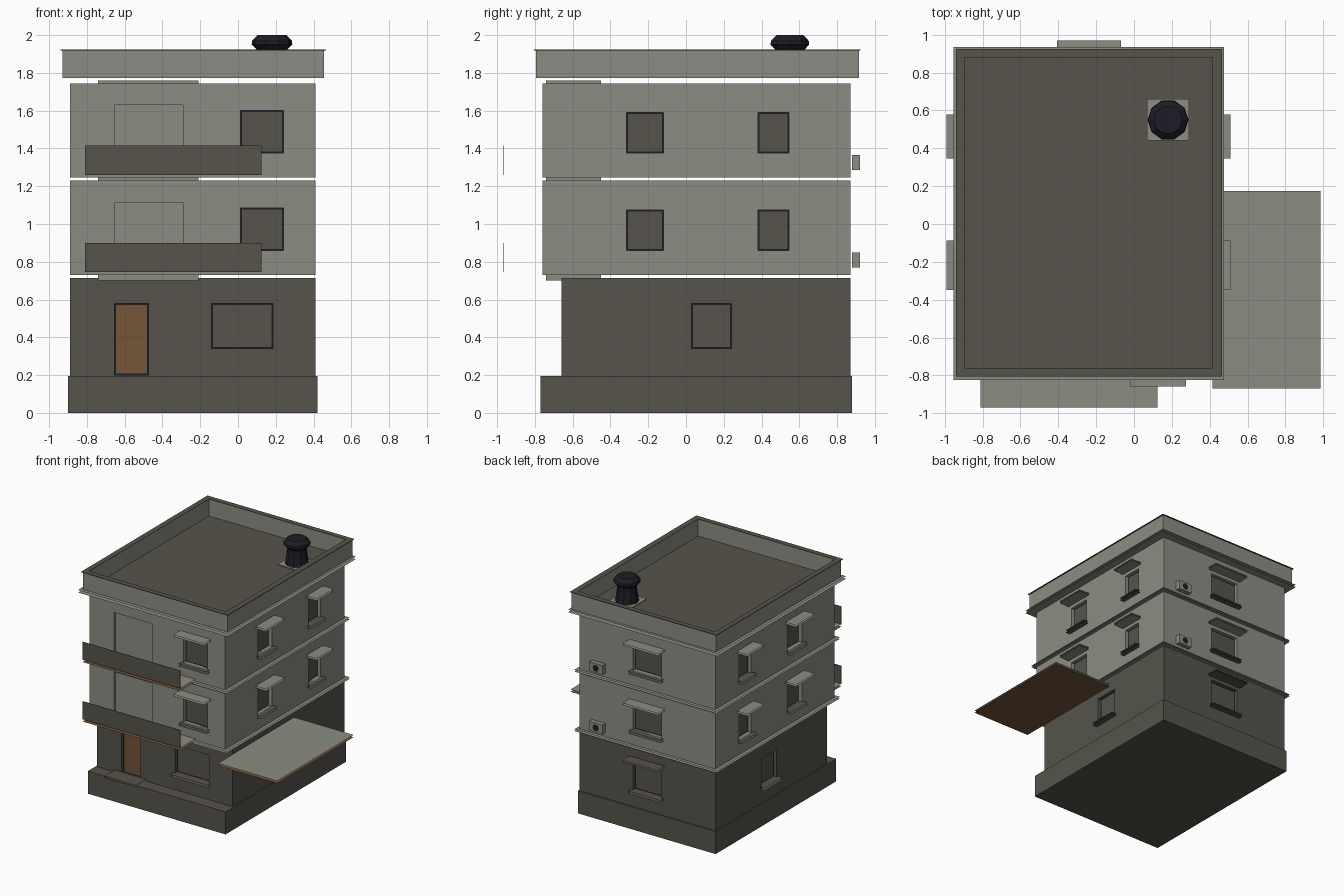
import bpy
import bmesh
from math import cos, sin, tau

if "Cube" in bpy.data.objects:
    bpy.data.objects.remove(bpy.data.objects["Cube"], do_unlink=True)


def material(name, rgb):
    m = bpy.data.materials.new(name)
    m.use_nodes = True
    m.diffuse_color = (*rgb, 1)
    bsdf = next(n for n in m.node_tree.nodes if n.type == "BSDF_PRINCIPLED")
    bsdf.inputs["Base Color"].default_value = (*rgb, 1)
    return m


LIGHT = material("pale grey plaster", (0.26, 0.27, 0.23))
DARK = material("dark olive grey", (0.093, 0.088, 0.07))
WOOD = material("brown wood", (0.18, 0.09, 0.042))
NAVY = material("navy black", (0.012, 0.012, 0.02))


def finish(name, bm, *mats):
    me = bpy.data.meshes.new(name)
    bm.to_mesh(me)
    bm.free()
    for m in mats:
        me.materials.append(m)
    ob = bpy.data.objects.new(name, me)
    bpy.context.scene.collection.objects.link(ob)
    return ob


def add_box(bm, b):
    x0, x1, y0, y1, z0, z1 = b
    v = bmesh.ops.create_cube(bm, size=1)["verts"]
    for p in v:
        p.co = ((x0 + x1) / 2 + p.co.x * (x1 - x0),
                (y0 + y1) / 2 + p.co.y * (y1 - y0),
                (z0 + z1) / 2 + p.co.z * (z1 - z0))


def box(name, b, mat):
    bm = bmesh.new()
    add_box(bm, b)
    return finish(name, bm, mat)


def sheets(name, b, top, under=None):
    """Two parallel flat sheets, open along the edges."""
    x0, x1, y0, y1, z0, z1 = b
    bm = bmesh.new()
    for i, z in enumerate((z1, z0)):
        ring = [bm.verts.new(p) for p in ((x0, y0, z), (x1, y0, z), (x1, y1, z), (x0, y1, z))]
        f = bm.faces.new(ring if i == 0 else ring[::-1])
        f.material_index = i
    return finish(name, bm, top, under or top)


# Wall planes of the upper floors; the model's left is +x
PLANE = {"front": -0.76, "back": 0.87, "left": 0.41, "right": -0.89}


def on_wall(side, plane, u0, u1, d0, d1, z0, z1):
    """Bounds of a box on a wall: u along it, d outward from it."""
    s = 1 if side in ("back", "left") else -1
    a, b = sorted((plane + s * d0, plane + s * d1))
    return (u0, u1, a, b, z0, z1) if side in ("front", "back") else (a, b, u0, u1, z0, z1)


def storey(name, front, z0, z1, mat, openings):
    """Wall block with recessed panes, sills and canopies."""
    wall = box(name + "_walls", (-0.89, 0.41, front, 0.87, z0, z1), mat)
    bm = bmesh.new()
    for n, (side, u0, u1, a, b, pane, sill, canopy) in enumerate(openings):
        plane = front if side == "front" else PLANE[side]
        part = f"{name}_{side}_{n}"
        add_box(bm, on_wall(side, plane, u0, u1, -0.04, 0.05, a, b))
        box(part + "_frame", on_wall(side, plane, u0, u1, -0.041, -0.032, a, b), NAVY)
        e = 0.008
        box(part + "_pane", on_wall(side, plane, u0 + e, u1 - e, -0.04, -0.028, a + e, b - e), pane)
        if sill:
            sheets(part + "_sill", on_wall(side, plane, u0 - 0.02, u1 + 0.02, -0.03, 0.045, a - 0.02, a), DARK)
        if canopy:
            sheets(part + "_canopy", on_wall(side, plane, u0 - 0.033, u1 + 0.033, 0, 0.1, b + 0.03, b + 0.045), mat)
    cutter = finish(name + "_cutter", bm, mat)
    cutter.hide_render = True
    mod = wall.modifiers.new("openings", "BOOLEAN")
    mod.operation, mod.solver, mod.object = "DIFFERENCE", "EXACT", cutter
    bpy.context.view_layer.objects.active = wall
    bpy.ops.object.modifier_apply(modifier=mod.name)
    bpy.data.objects.remove(cutter, do_unlink=True)


# Ground floor on its plinth
box("plinth", (-0.90, 0.42, -0.77, 0.88, 0, 0.195), DARK)
storey("ground", -0.66, 0.195, 0.715, DARK, [
    ("front", -0.655, -0.475, 0.2, 0.58, WOOD, False, False),
    ("front", -0.14, 0.185, 0.34, 0.58, DARK, True, False),
    ("left", 0.03, 0.24, 0.34, 0.58, DARK, True, False),
    ("right", 0.03, 0.24, 0.34, 0.58, DARK, True, False),
    ("back", -0.375, -0.103, 0.34, 0.58, DARK, True, True)])
sheets("door_step", (-0.72, -0.42, -0.8, -0.66, 0.2, 0.212), DARK)

# Two matching upper floors
for name, z in (("middle", 0.73), ("upper", 1.245)):
    a, b = z + 0.13, z + 0.345
    holes = [("front", -0.655, -0.29, z + 0.015, z + 0.385, DARK, False, False),
             ("front", 0.012, 0.242, a, b + 0.01, DARK, True, True),
             ("back", -0.375, -0.103, a, b, DARK, True, True)]
    for side in ("left", "right"):
        holes += [(side, -0.315, -0.12, a, b, DARK, True, True),
                  (side, 0.38, 0.545, a, b, DARK, True, True)]
    storey(name, -0.76, z, z + 0.5, LIGHT, holes)

    # Balcony floor and solid front rail
    sheets(name + "_balcony_floor", (-0.81, 0.125, -0.97, -0.76, z - 0.005, z + 0.015), LIGHT, WOOD)
    box(name + "_balcony_rail", (-0.81, 0.125, -0.97, -0.966, z + 0.015, z + 0.17), DARK)

    # Air conditioner with a round fan plate
    box(name + "_air_conditioner", (0.155, 0.285, 0.88, 0.92, z + 0.04, z + 0.12), LIGHT)
    bm = bmesh.new()
    bm.faces.new([bm.verts.new((0.22 + 0.03 * cos(i * tau / 8), 0.922, z + 0.08 - 0.03 * sin(i * tau / 8)))
                  for i in range(8)])
    finish(name + "_fan", bm, NAVY)

# Ledges between the floors and below the parapet
for name, z0, z1, e in (("first", 0.715, 0.73, 0.03), ("second", 1.23, 1.245, 0.03), ("roof", 1.748, 1.77, 0.065)):
    sheets(name + "_ledge", (-0.89 - e, 0.41 + e, -0.76 - e, 0.87 + e, z0, z1), LIGHT)
box("stair_core", (-0.74, -0.21, -0.74, -0.45, 0.7, 1.76), LIGHT)

# Roof floor, parapet walls and coping
sheets("roof_floor", (-0.895, 0.415, -0.76, 0.88, 1.772, 1.776), DARK)
for name, b in (("front", (-0.93, 0.455, -0.795, -0.76)), ("back", (-0.93, 0.455, 0.88, 0.915)),
                ("left", (0.415, 0.455, -0.76, 0.88)), ("right", (-0.93, -0.895, -0.76, 0.88))):
    box(name + "_parapet", (*b, 1.772, 1.92), LIGHT)
    x0, x1, y0, y1 = b
    o = 0.01
    if name in ("front", "back"):
        x0, x1 = x0 - o, x1 + o
        y0, y1 = (y0 - o, y1) if name == "front" else (y0, y1 + o)
    else:
        x0, x1 = (x0, x1 + o) if name == "left" else (x0 - o, x1)
    box(name + "_coping", (x0, x1, y0, y1, 1.919, 1.924), DARK)

# Large awning on the left side
sheets("awning", (0.415, 0.985, -0.87, 0.175, 0.632, 0.652), LIGHT, WOOD)

# Chimney: turned profile with a flared cap
box("chimney_base", (0.07, 0.29, 0.44, 0.66, 1.776, 1.784), LIGHT)
bm = bmesh.new()
SIDES = 10
rings = []
for r, z in ((0.095, 1.78), (0.082, 1.86), (0.078, 1.92), (0.108, 1.95), (0.105, 1.97), (0.075, 2.0)):
    rings.append([bm.verts.new((0.18 + r * cos(i * tau / SIDES), 0.55 + r * sin(i * tau / SIDES), z))
                  for i in range(SIDES)])
for lo, hi in zip(rings, rings[1:]):
    for i in range(SIDES):
        j = (i + 1) % SIDES
        bm.faces.new((lo[i], lo[j], hi[j], hi[i]))
bm.faces.new(rings[-1])
finish("chimney", bm, NAVY)
